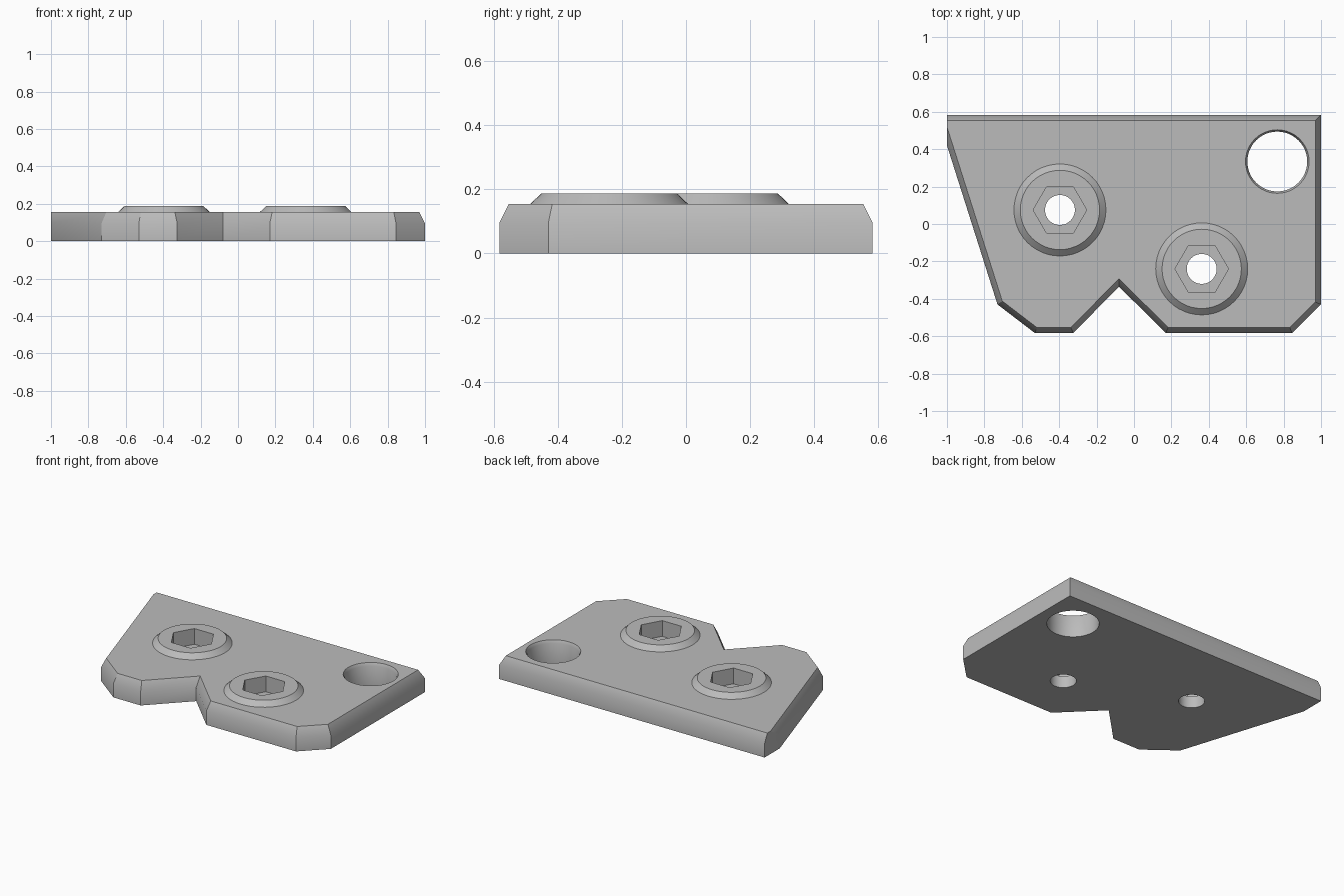
import bpy, bmesh, math
from mathutils import Vector

SIDES = 48
TOP = 0.155

cube = bpy.data.objects.get("Cube")
if cube:
    bpy.data.objects.remove(cube, do_unlink=True)

# One plain grey for everything
grey = bpy.data.materials.new("plain_grey")
grey.use_nodes = True
colour = (0.5, 0.5, 0.5, 1)
grey.diffuse_color = colour
grey.node_tree.nodes["Principled BSDF"].inputs["Base Color"].default_value = colour


def skin(name, loops, cap_ends):
    """Join equal-length loops of points into one skin."""
    bm = bmesh.new()
    rows = [[bm.verts.new(p) for p in loop] for loop in loops]
    n = len(rows[0])
    for low, high in zip(rows, rows[1:]):
        for i in range(n):
            j = (i + 1) % n
            bm.faces.new((low[i], low[j], high[j], high[i]))
    if cap_ends:
        bm.faces.new(rows[0][::-1])
        bm.faces.new(rows[-1])
    bmesh.ops.recalc_face_normals(bm, faces=bm.faces)
    mesh = bpy.data.meshes.new(name)
    bm.to_mesh(mesh)
    bm.free()
    mesh.materials.append(grey)
    obj = bpy.data.objects.new(name, mesh)
    bpy.context.collection.objects.link(obj)
    return obj


def ring(centre, radius, z, hexagon=False):
    """Circle, or a hexagon with the same number of points."""
    points = []
    for i in range(SIDES):
        a = math.tau * i / SIDES
        r = radius
        if hexagon:
            r *= math.cos(math.pi / 6) / math.cos(a % (math.pi / 3) - math.pi / 6)
        points.append((centre[0] + r * math.cos(a), centre[1] + r * math.sin(a), z))
    return points


def inset(points, widths):
    """Move each edge of a counterclockwise outline inwards by its own width."""
    n = len(points)
    lines = []
    for i in range(n):
        p, q = Vector(points[i]), Vector(points[(i + 1) % n])
        d = (q - p).normalized()
        lines.append((p + Vector((-d.y, d.x)) * widths[i], d))
    result = []
    for i in range(n):
        (p, d), (q, e) = lines[i - 1], lines[i]
        result.append(p + d * ((q - p).cross(e) / d.cross(e)))
    return result


def shade(obj):
    bpy.ops.object.select_all(action='DESELECT')
    obj.select_set(True)
    bpy.context.view_layer.objects.active = obj
    bpy.ops.object.shade_smooth_by_angle()


# Plate: notched outline with a chamfered upper edge, square at the left end
outline = [(1, 0.583), (-1, 0.583), (-1, 0.42), (-0.73, -0.43), (-0.53, -0.583),
           (-0.325, -0.583), (-0.08, -0.335), (0.17, -0.583), (0.845, -0.583), (1, -0.43)]
widths = [0.03] * len(outline)
widths[1] = 0
upper = inset(outline, widths)
plate = skin("plate", [[(x, y, 0) for x, y in outline],
                       [(x, y, 0.095) for x, y in outline],
                       [(x, y, TOP) for x, y in upper]], True)

# Cutters: one countersunk hole and two hexagonal sockets with bores
hole = (0.766, 0.334)
bosses = {"back_boss": (-0.396, 0.075), "front_boss": (0.362, -0.24)}
cutters = [skin("hole_cutter", [ring(hole, 0.16, -0.1), ring(hole, 0.16, 0.135),
                                ring(hole, 0.17, TOP), ring(hole, 0.18, 0.175)], True)]
for name, c in bosses.items():
    cutters.append(skin(name + "_cutter", [ring(c, 0.08, -0.1), ring(c, 0.08, 0.08),
                                           ring(c, 0.143, 0.08, True),
                                           ring(c, 0.143, 0.25, True)], True))
bpy.context.view_layer.objects.active = plate
for cutter in cutters:
    cutter.hide_render = True
    mod = plate.modifiers.new("cut", 'BOOLEAN')
    mod.operation = 'DIFFERENCE'
    mod.solver = 'EXACT'
    mod.object = cutter
    bpy.ops.object.modifier_apply(modifier=mod.name)
    bpy.data.objects.remove(cutter, do_unlink=True)
shade(plate)

# Raised bosses around the sockets
for name, c in bosses.items():
    boss = skin(name, [ring(c, 0.246, TOP), ring(c, 0.212, 0.187),
                       ring(c, 0.143, 0.187, True), ring(c, 0.143, TOP, True)], False)
    shade(boss)
